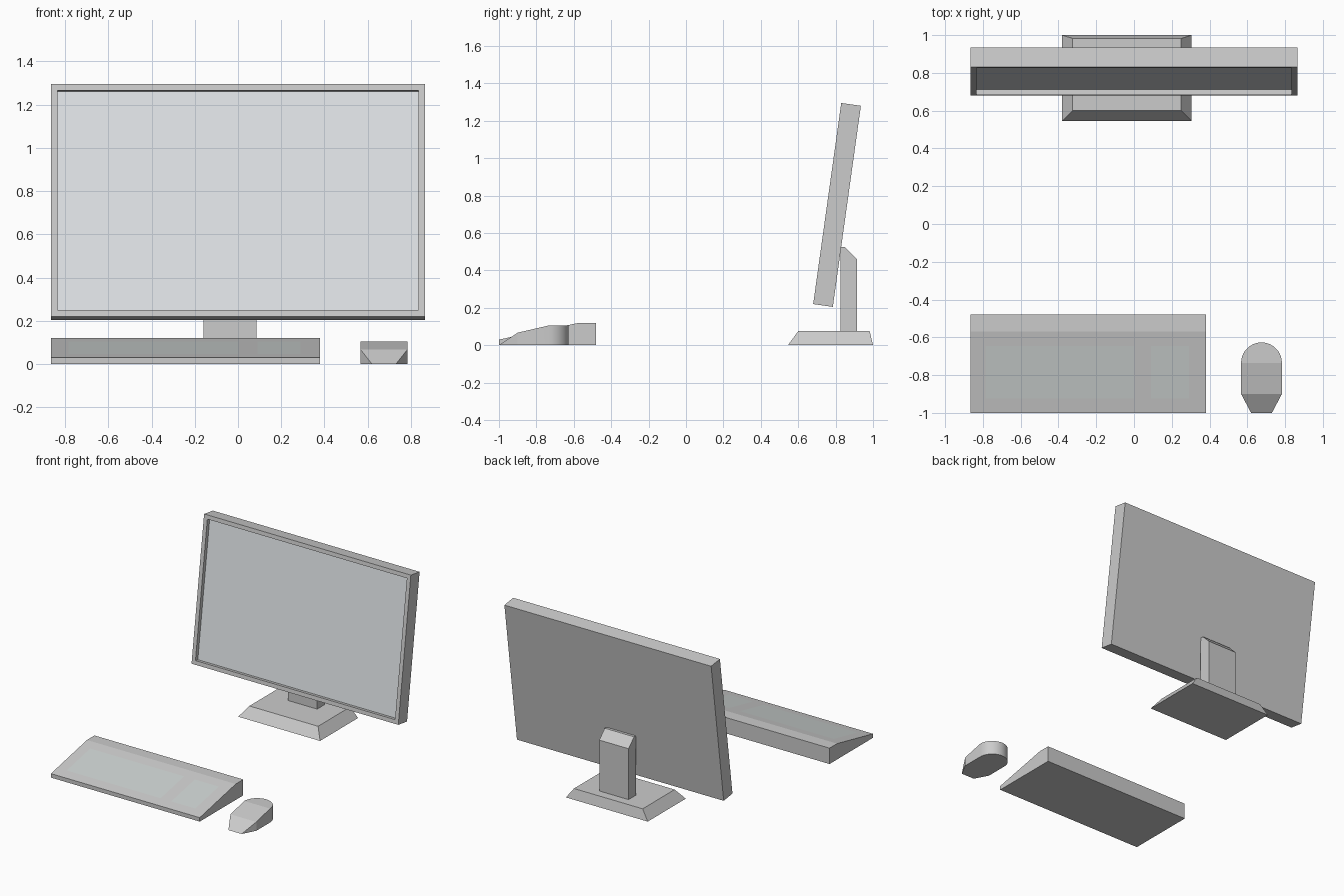
import bpy, bmesh, math
from mathutils import Vector

if "Cube" in bpy.data.objects:
    bpy.data.objects.remove(bpy.data.objects["Cube"])


def finish(name, bm, color=None):
    bmesh.ops.recalc_face_normals(bm, faces=bm.faces)
    me = bpy.data.meshes.new(name)
    bm.to_mesh(me)
    bm.free()
    ob = bpy.data.objects.new(name, me)
    bpy.context.collection.objects.link(ob)
    if color:
        mat = bpy.data.materials.new(name + "_colour")
        mat.diffuse_color = color
        mat.use_nodes = True
        mat.node_tree.nodes["Principled BSDF"].inputs["Base Color"].default_value = mat.diffuse_color
        me.materials.append(mat)
    return ob


def prism(points, offset):
    """Closed outline of 3D points swept along offset."""
    bm = bmesh.new()
    face = bm.faces.new([bm.verts.new(p) for p in points])
    new = bmesh.ops.extrude_face_region(bm, geom=[face])["geom"]
    bmesh.ops.translate(bm, vec=offset, verts=[v for v in new if isinstance(v, bmesh.types.BMVert)])
    bmesh.ops.recalc_face_normals(bm, faces=bm.faces)
    return bm


def side_prism(profile, x0, x1):
    """(y, z) profile swept across x."""
    return prism([(x0, y, z) for y, z in profile], (x1 - x0, 0, 0))


def panel(name, x0, x1, low, high, color):
    """Thin coloured sheet between two (y, z) edges; first corner order faces front."""
    bm = bmesh.new()
    bm.faces.new([bm.verts.new(p) for p in
                  ((x0, *low), (x1, *low), (x1, *high), (x0, *high))])
    me_ob = bpy.data.meshes.new(name)
    bm.to_mesh(me_ob)
    bm.free()
    ob = bpy.data.objects.new(name, me_ob)
    bpy.context.collection.objects.link(ob)
    mat = bpy.data.materials.new(name + "_colour")
    mat.diffuse_color = color
    mat.use_nodes = True
    mat.node_tree.nodes["Principled BSDF"].inputs["Base Color"].default_value = mat.diffuse_color
    me_ob.materials.append(mat)


# Monitor housing, leaning back, with a recessed front
bm = side_prism([(0.68, 0.22), (0.785, 0.205), (0.935, 1.28), (0.83, 1.295)], -0.865, 0.865)
front = min(bm.faces, key=lambda f: f.normal.y)
normal = front.normal.copy()
bmesh.ops.inset_individual(bm, faces=[front], thickness=0.03, use_even_offset=True)
bmesh.ops.inset_individual(bm, faces=[front], thickness=0, depth=-0.03)
edge = [v.co + normal * 0.001 for v in front.verts]
finish("monitor_housing", bm)

# Screen
low = min(edge, key=lambda c: c.z)
high = max(edge, key=lambda c: c.z)
panel("screen", -0.835, 0.835, low.yz, high.yz, (0.75, 0.78, 0.8, 1))

# Stand neck with chamfered back
finish("stand_neck", side_prism([(0.825, 0.07), (0.915, 0.07), (0.915, 0.46),
                                 (0.85, 0.525), (0.825, 0.525)], -0.16, 0.085))

# Stand base, a tapered slab
bm = prism([(-0.38, 0.545, 0), (0.305, 0.545, 0), (0.305, 1, 0), (-0.38, 1, 0)], (0, 0, 0.075))
for v in bm.verts:
    if v.co.z > 0.05:
        v.co.x += 0.055 if v.co.x < 0 else -0.055
        v.co.y += 0.055 if v.co.y < 0.8 else -0.018
finish("stand_base", bm)

# Keyboard wedge
finish("keyboard_body", side_prism([(-1, 0), (-1, 0.03), (-0.57, 0.12),
                                    (-0.48, 0.12), (-0.48, 0)], -0.865, 0.38))

# Key areas lying on the slope
for name, x0, x1 in (("main_keys", -0.785, 0.0), ("number_keys", 0.09, 0.29)):
    low, high = [(y, 0.031 + (y + 1) * 0.09 / 0.43) for y in (-0.925, -0.645)]
    panel(name, x0, x1, low, high, (0.6, 0.64, 0.63, 1))

# Mouse: plan outline raised, then the top is shaped along its length
cx, cy, r = 0.675, -0.735, 0.108
outline = [(cx - 0.055, -1, 0), (cx + 0.055, -1, 0), (cx + r, -0.9, 0)]
outline += [(cx + r * math.cos(a), cy + r * math.sin(a), 0)
            for a in (math.pi * i / 20 for i in range(21))]
outline.append((cx - r, -0.9, 0))
bm = prism(outline, (0, 0, 0.105))
for y in (-0.9, cy):
    bmesh.ops.bisect_plane(bm, geom=bm.verts[:] + bm.edges[:] + bm.faces[:],
                           plane_co=(0, y, 0), plane_no=(0, 1, 0), dist=1e-5)
for v in bm.verts:
    if v.co.z > 0.05:
        y = v.co.y
        if y < -0.95:
            v.co.z = 0
        elif y < -0.85:
            v.co.z = 0.067
bmesh.ops.remove_doubles(bm, verts=bm.verts, dist=1e-4)
mouse = finish("mouse", bm)
bpy.context.view_layer.objects.active = mouse
mouse.select_set(True)
bpy.ops.object.shade_smooth_by_angle(angle=math.radians(12))
